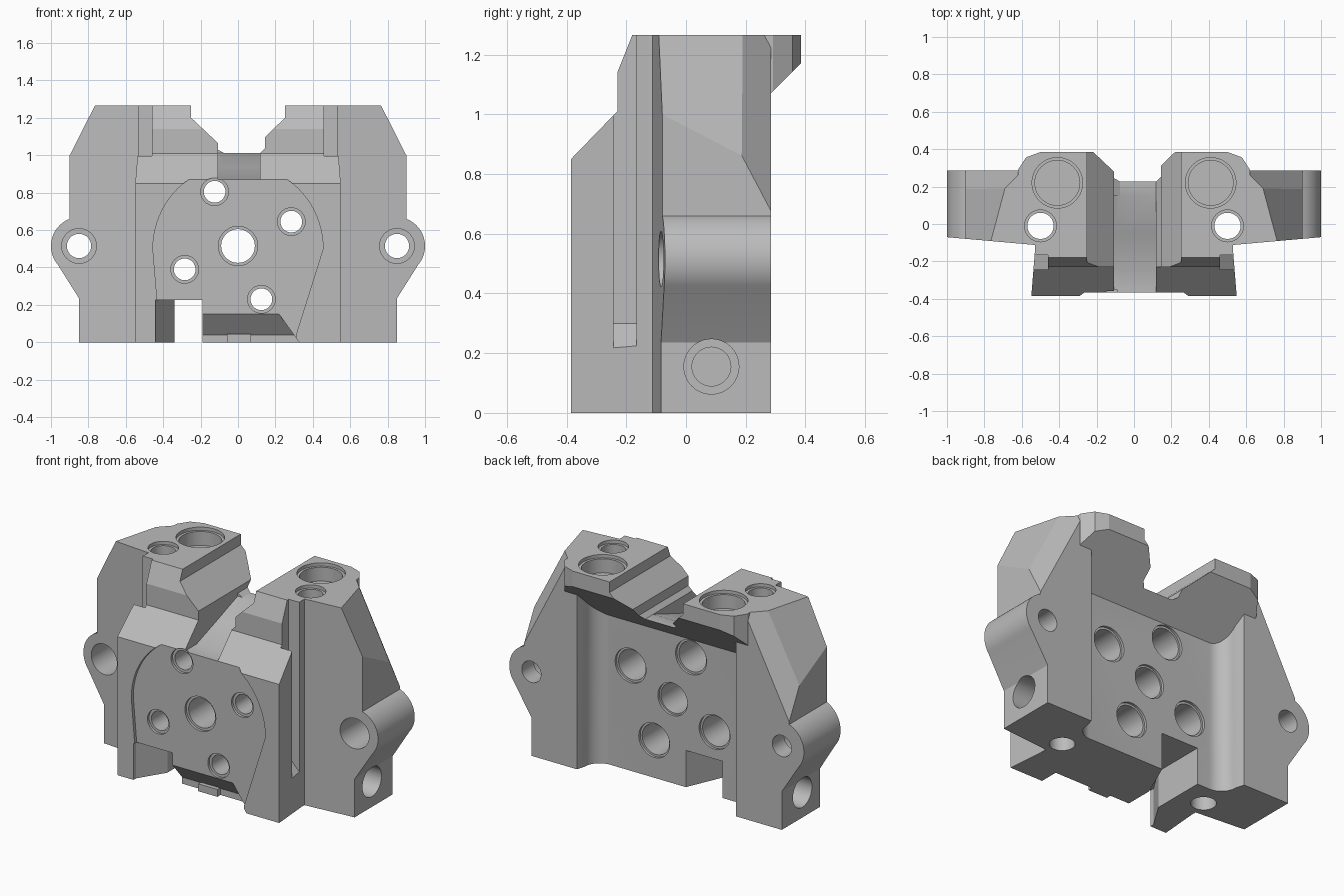
import bpy, bmesh
from math import sin, cos, radians
from mathutils import Vector

cube = bpy.data.objects.get("Cube")
if cube:
    bpy.data.objects.remove(cube, do_unlink=True)

metal = bpy.data.materials.new("plain_grey")
metal.use_nodes = True
GREY = (0.5, 0.5, 0.5, 1)
metal.diffuse_color = GREY
metal.node_tree.nodes["Principled BSDF"].inputs["Base Color"].default_value = GREY


def prism(name, pts, axis, a, b, planes=()):
    """Extrude a flat profile along an axis, then trim it with planes."""
    place = {"x": lambda p, t: (t, p[0], p[1]),
             "y": lambda p, t: (p[0], t, p[1]),
             "z": lambda p, t: (p[0], p[1], t)}[axis]
    bm = bmesh.new()
    low = [bm.verts.new(place(p, a)) for p in pts]
    high = [bm.verts.new(place(p, b)) for p in pts]
    bm.faces.new(low)
    bm.faces.new(high)
    for i in range(len(pts)):
        j = (i + 1) % len(pts)
        bm.faces.new((low[i], low[j], high[j], high[i]))
    for co, no in planes:
        trim = bmesh.ops.bisect_plane(bm, geom=bm.verts[:] + bm.edges[:] + bm.faces[:],
                                      plane_co=co, plane_no=no, clear_outer=True)
        rim = [e for e in trim["geom_cut"] if isinstance(e, bmesh.types.BMEdge)]
        bmesh.ops.holes_fill(bm, edges=rim, sides=0)
    bmesh.ops.recalc_face_normals(bm, faces=bm.faces[:])
    mesh = bpy.data.meshes.new(name)
    bm.to_mesh(mesh)
    bm.free()
    mesh.materials.append(metal)
    obj = bpy.data.objects.new(name, mesh)
    bpy.context.collection.objects.link(obj)
    return obj


def arc(cx, cy, r, start=0, end=360, n=48):
    steps = n if end - start == 360 else n + 1
    angles = [radians(start + (end - start) * i / n) for i in range(steps)]
    return [(cx + r * cos(t), cy + r * sin(t)) for t in angles]


def box(x0, x1, y0, y1):
    return [(x0, y0), (x1, y0), (x1, y1), (x0, y1)]


def mirrored(pts):
    return pts + [(-x, z) for x, z in reversed(pts)]


def flip(pts, s):
    return [(s * x, y) for x, y in pts]


def both_sides(*planes):
    """Each trimming plane and its mirror image."""
    return [(Vector((s * c[0], c[1], c[2])), Vector((s * n[0], n[1], n[2])))
            for c, n in planes for s in (1, -1)]


def combine(tool, op):
    tool.hide_render = True
    mod = body.modifiers.new(op.lower(), "BOOLEAN")
    mod.operation, mod.object, mod.solver = op, tool, "EXACT"
    with bpy.context.temp_override(object=body, active_object=body):
        bpy.ops.object.modifier_apply(modifier=mod.name)
    mesh = tool.data
    bpy.data.objects.remove(tool, do_unlink=True)
    bpy.data.meshes.remove(mesh)


def add(*args):
    combine(prism("added_part", *args), "UNION")


def cut(*args):
    combine(prism("cutter", *args), "DIFFERENCE")


def hole(cx, cy, r, axis, a, b):
    cut(arc(cx, cy, r), axis, a, b)


# Main plate with sloped shoulders and trimmed rear corners
shoulder = ((0.69, 0.19, 1.265), (1.134, 0.304, 0.588))
rear_corner = ((0.69, 0.19, 1.265), (0.556, 0.54, 0.285))
body = prism("housing_body", mirrored([(0.85, 0), (0.85, 0.4), (0.9, 0.45), (0.9, 1.265)]),
             "y", -0.125, 0.285, both_sides(shoulder, rear_corner))

# Mounting ears and slanted wing fronts
for s in (1, -1):
    ear = [(0.7, 0.235), (0.85, 0.235)] + arc(0.845, 0.515, 0.155, -40, 75, 20) + [(0.7, 0.67)]
    add(flip(ear, s), "y", -0.125, 0.285)
    cut(flip([(0.53, -0.2), (0.53, -0.112), (1.05, -0.066), (1.05, -0.2)], s),
        "z", -0.1, 1.4)

# Rear pocket with filleted side walls
cut(mirrored([(0.55, 0.4), (0.54, 0.285)] + arc(0.425, 0.23, 0.1, 0, -90, 10)),
    "z", -0.1, 1.4)

# Top overhang with underside slope and rounded rear corners
add([(-0.05, 0.735), (0.05, 0.835), (0.385, 1.17), (0.385, 1.265), (-0.05, 1.265)],
    "x", -0.62, 0.62,
    both_sides(((0.5, 0.385, 1.2), (0.35, 0.94, 0)), ((0.604, 0.315, 1.2), (0.83, 0.55, 0))))

# Front block, narrowing slightly toward the plate
add([(0.02, 0), (-0.385, 0), (-0.385, 0.85), (-0.23, 1.01), (-0.23, 1.14),
     (-0.18, 1.265), (0.02, 1.265)], "x", -0.6, 0.6,
    both_sides(((0.549, -0.385, 0), (1, 0.08, 0))))

# Round shallow recess on the front face
cut(arc(0, 0.5, 0.455, 0, 180, 40) + [(-0.43, 0.2), (-0.43, -0.1), (0.3, -0.1), (0.31, 0.04)],
    "y", -0.5, -0.365)

# Saddle notch with uneven lower steps, and its ramped channel
cut([(-0.25, 1.4), (-0.25, 1.2), (-0.107, 1.065), (-0.107, 1.03), (-0.075, 1.012),
     (0.118, 1.012), (0.144, 1.037), (0.144, 1.096), (0.25, 1.2), (0.25, 1.4)],
    "y", -0.5, 0.5)
cut([(-0.5, 0.87), (-0.25, 0.87), (-0.05, 0.94), (0.15, 1.012), (0.15, 1.1), (-0.5, 1.1)],
    "x", -0.107, 0.118)

# Side slots beside the front block, with sloped floors
for s in (1, -1):
    floor = (Vector((s * 0.545, 0, 0.21)), Vector((-s * 1.06, 0, -1)))
    cut(flip(box(0.46, 0.65, -0.243, -0.165), s), "z", 0.05, 1.4, [floor])

# Bottom passage, flared at the front and rear
cut([(-0.44, -0.5), (-0.44, -0.36), (-0.34, -0.2), (-0.34, 0.35), (-0.09, 0.35),
     (-0.09, 0.13), (-0.19, -0.1), (-0.19, -0.5)], "z", -0.1, 0.225)

# Undercut at the lower front edge, with a small tab
cut([(-0.5, 0.15), (-0.365, 0.15), (-0.27, 0.04), (-0.27, -0.1), (-0.5, -0.1)],
    "x", -0.25, 0.4, [(Vector((0.22, 0, 0.15)), Vector((0.14, 0, 0.1)))])
add(box(-0.06, 0.07, 0, 0.045), "y", -0.3, -0.2)

# Front-to-back bores with wider rear counterbores
for x, z in ((-0.125, 0.805), (0.285, 0.645), (0.125, 0.23), (-0.285, 0.39)):
    hole(x, z, 0.058, "y", -0.6, 0.3)
    hole(x, z, 0.074, "y", -0.6, -0.35)
    hole(x, z, 0.092, "y", -0.15, 0.3)
    hole(x, z, 0.105, "y", 0.115, 0.3)
hole(0, 0.515, 0.09, "y", -0.6, 0.3)
hole(0, 0.515, 0.105, "y", -0.6, -0.35)
hole(0, 0.515, 0.1, "y", 0.115, 0.3)

# Ear, side and top holes
for s in (1, -1):
    hole(s * 0.85, 0.515, 0.065, "y", -0.3, 0.5)
    hole(s * 0.85, 0.515, 0.093, "y", -0.3, 0.17)
    hole(0.085, 0.155, 0.065, "x", s * 0.6, s * 1.1)
    hole(0.085, 0.155, 0.092, "x", s * 0.7, s * 1.1)
    hole(s * 0.5, -0.01, 0.07, "z", -0.1, 1.4)
    hole(s * 0.5, -0.01, 0.085, "z", 1.245, 1.4)
    hole(s * 0.41, 0.22, 0.12, "z", 1.16, 1.4)
    hole(s * 0.41, 0.22, 0.135, "z", 1.245, 1.4)

# Smooth bores and fillets, sharp machined edges
bpy.ops.object.select_all(action="DESELECT")
body.select_set(True)
bpy.context.view_layer.objects.active = body
bpy.ops.object.shade_smooth_by_angle(angle=radians(20))
